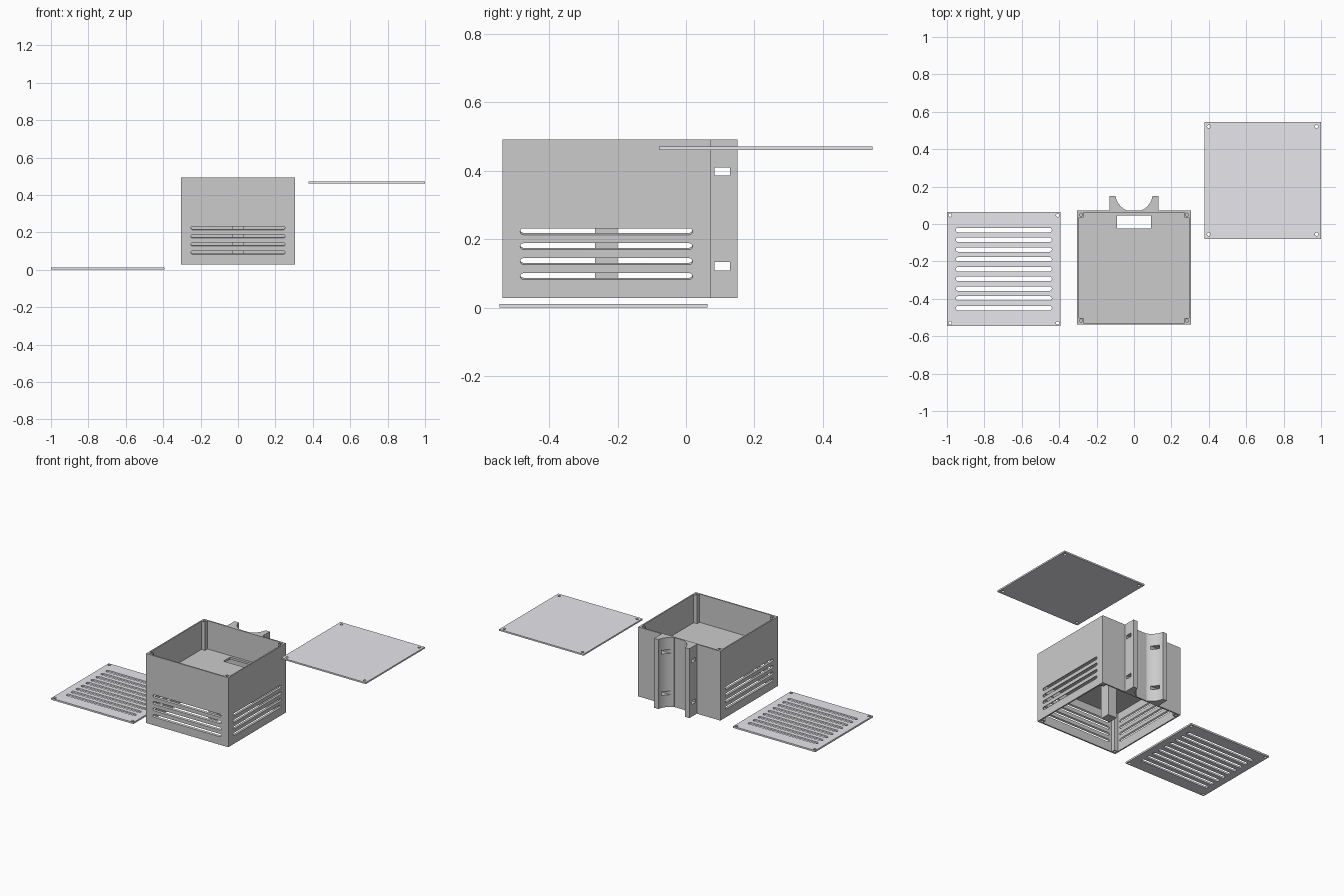
import bpy, bmesh
from math import sin, cos, pi, radians, atan2
from mathutils import Vector

if "Cube" in bpy.data.objects:
    bpy.data.objects.remove(bpy.data.objects["Cube"])

# main dimensions
CY, H = -0.233, 0.304          # enclosure centre (y) and half width
Z0, Z1 = 0.028, 0.492          # enclosure bottom and top
S0, S1 = 0.289, 0.303          # inner shelf
WALL, POST = 0.009, 0.035


def prism(bm, pts, vec):
    """Extrude a 3D polygon along a vector (shear allowed)."""
    a = [bm.verts.new(p) for p in pts]
    b = [bm.verts.new(Vector(p) + Vector(vec)) for p in pts]
    n = len(a)
    bm.faces.new(a[::-1])
    bm.faces.new(b)
    for i in range(n):
        bm.faces.new((a[i], a[(i + 1) % n], b[(i + 1) % n], b[i]))


def box(bm, x0, x1, y0, y1, z0, z1):
    prism(bm, [(x0, y0, z0), (x1, y0, z0), (x1, y1, z0), (x0, y1, z0)], (0, 0, z1 - z0))


def hole(bm, x, y, r, z0, z1, n=20):
    prism(bm, [(x + r * cos(2 * pi * i / n), y + r * sin(2 * pi * i / n), z0)
               for i in range(n)], (0, 0, z1 - z0))


def stadium(half, r, n=6):
    """Outline of a round-ended slot, long in u."""
    return [(s * (half - r) + r * cos(t), r * sin(t))
            for s, t0 in ((1, -pi / 2), (-1, pi / 2))
            for t in (t0 + pi * i / n for i in range(n + 1))]


def make(name, bm, mat=None):
    bmesh.ops.recalc_face_normals(bm, faces=bm.faces[:])
    me = bpy.data.meshes.new(name)
    bm.to_mesh(me)
    bm.free()
    ob = bpy.data.objects.new(name, me)
    bpy.context.collection.objects.link(ob)
    if mat:
        me.materials.append(mat)
    return ob


def cut(ob, bm):
    """Subtract the shapes in bm, apply, and discard the cutter."""
    c = make("cutter", bm)
    c.hide_render = True
    m = ob.modifiers.new("cut", 'BOOLEAN')
    m.operation, m.solver, m.object = 'DIFFERENCE', 'EXACT', c
    bpy.context.view_layer.update()
    me = bpy.data.meshes.new_from_object(
        ob.evaluated_get(bpy.context.evaluated_depsgraph_get()))
    ob.modifiers.clear()
    ob.data = me
    bpy.data.objects.remove(c)


def smooth(ob):
    bpy.ops.object.select_all(action='DESELECT')
    ob.select_set(True)
    bpy.context.view_layer.objects.active = ob
    bpy.ops.object.shade_smooth_by_angle(angle=radians(30))


SIGNS = [(sx, sy) for sx in (-1, 1) for sy in (-1, 1)]

# enclosure: block hollowed above and below the shelf, leaving corner posts
bm = bmesh.new()
box(bm, -H, H, CY - H, CY + H, Z0, Z1)
body = make("enclosure", bm)

w, p = H - WALL, H - POST
notched = [(w, -p), (w, p), (p, p), (p, w), (-p, w), (-p, p),
           (-w, p), (-w, -p), (-p, -p), (-p, -w), (p, -w), (p, -p)]
bm = bmesh.new()
for za, zb in ((S1, Z1 + 0.1), (Z0 - 0.1, S0)):
    prism(bm, [(x, CY + y, za) for x, y in notched], (0, 0, zb - za))
cut(body, bm)

# louvre slots on front and both sides, shelf opening, screw holes
bm = bmesh.new()
for i in range(4):
    z = 0.2225 - i * 0.0437
    o = [(u, z + v - 0.006) for u, v in stadium(0.252, 0.0095)]
    prism(bm, [(u, CY - H - 0.01, v) for u, v in o], (0, 0.03, 0.018))
    for s in (-1, 1):
        prism(bm, [(s * (H + 0.01), CY + u, v) for u, v in o], (-s * 0.03, 0, 0.018))
box(bm, -0.09, 0.092, -0.025, 0.045, S0 - 0.05, S1 + 0.05)
for sx, sy in SIGNS:
    x, y = sx * (H - 0.021), CY + sy * (H - 0.021)
    hole(bm, x, y, 0.008, Z1 - 0.08, Z1 + 0.02)
    hole(bm, x, y, 0.008, Z0 - 0.02, Z0 + 0.08)
cut(body, bm)
smooth(body)

# central support post under the shelf
bm = bmesh.new()
box(bm, -0.033, 0.033, CY - 0.033, CY + 0.033, Z0, S0 + 0.005)
make("support_post", bm)

# rear pole clamp: two mirrored wings with a concave face and strap windows
R, PY, YB, YT = 0.1, 0.165, CY + H - 0.004, 0.15
a0 = atan2(YT - PY, 0.0989)
a1 = atan2(YB + 0.005 - PY, 0.037)
arc = [(R * cos(a0 + (a1 - a0) * i / 14), PY + R * sin(a0 + (a1 - a0) * i / 14))
       for i in range(15)]
wing = [(0.13, YB), (0.13, YT)] + arc + [(arc[-1][0], YB)]
for s, side in ((-1, "left"), (1, "right")):
    bm = bmesh.new()
    prism(bm, [(s * x, y, Z0) for x, y in wing], (0, 0, Z1 - Z0))
    ob = make("clamp_wing_" + side, bm)
    bm = bmesh.new()
    for z in (0.121, 0.398):
        box(bm, -0.2, 0.2, 0.083, 0.128, z - 0.012, z + 0.012)
    cut(ob, bm)
    smooth(ob)

# the two loose plates
light = bpy.data.materials.new("light_panel")
light.diffuse_color = (0.8, 0.79, 0.84, 1)
light.use_nodes = True
light.node_tree.nodes["Principled BSDF"].inputs["Base Color"].default_value = light.diffuse_color


def plate(name, cx, cy, h, z0, z1, inset, slots=0):
    bm = bmesh.new()
    box(bm, cx - h, cx + h, cy - h, cy + h, z0, z1)
    ob = make(name, bm, light)
    bm = bmesh.new()
    for sx, sy in SIGNS:
        hole(bm, cx + sx * (h - inset), cy + sy * (h - inset), 0.009, z0 - 0.1, z1 + 0.1)
    for i in range(slots):
        y = cy + (i - (slots - 1) / 2) * 0.0522
        prism(bm, [(cx + u, y + v, z0 - 0.1) for u, v in stadium(0.257, 0.012)],
              (0, 0, z1 - z0 + 0.2))
    cut(ob, bm)
    smooth(ob)


plate("vented_base_plate", -0.696, -0.241, 0.304, 0.0, 0.011, 0.016, 9)
plate("lid", 0.688, 0.233, 0.312, 0.461, 0.471, 0.024)
